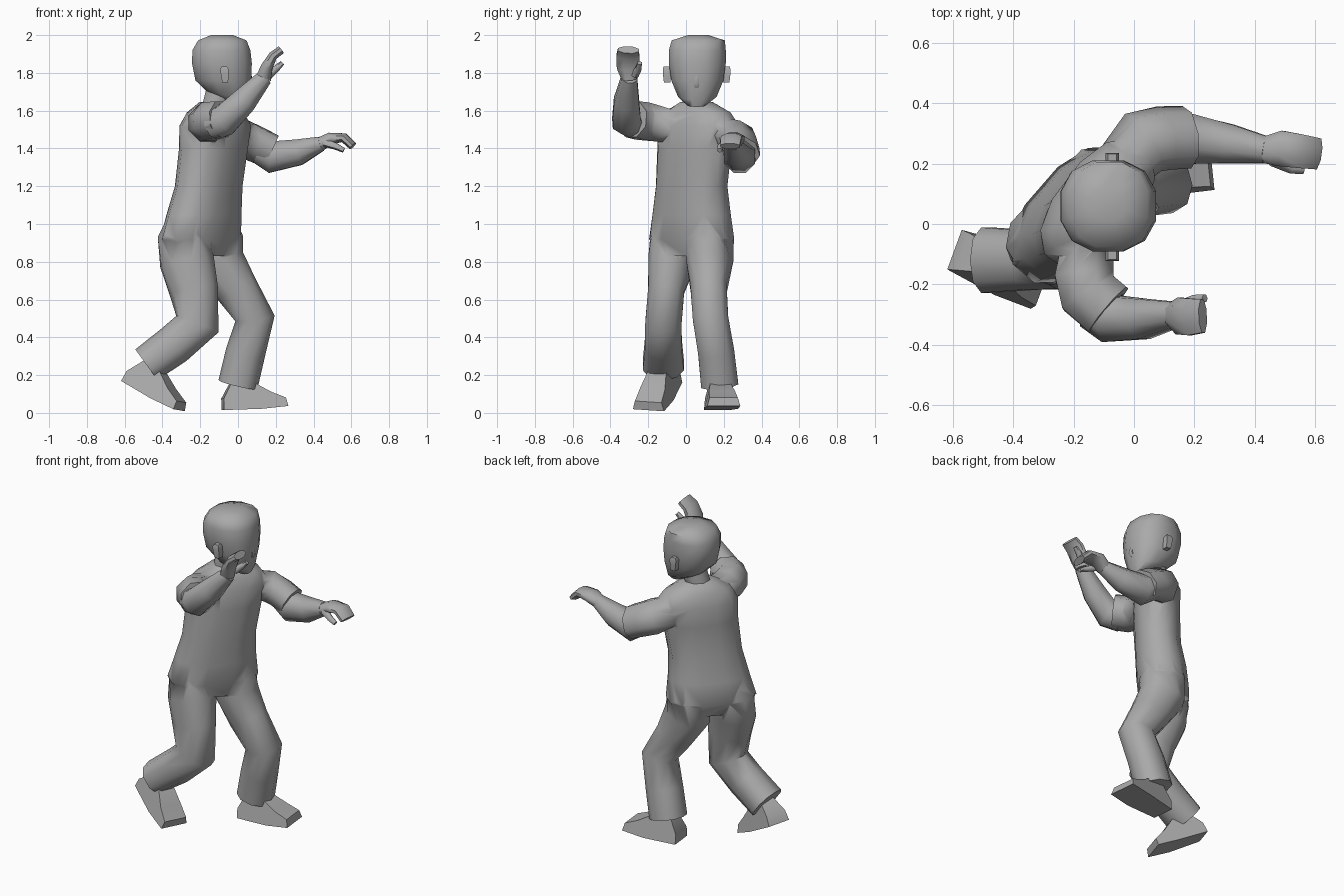
import bpy, bmesh, math
from mathutils import Vector, Matrix

cube = bpy.data.objects.get("Cube")
if cube:
    bpy.data.objects.remove(cube, do_unlink=True)

grey = bpy.data.materials.new("plain_grey")
grey.use_nodes = True
grey.diffuse_color = (0.4, 0.4, 0.4, 1)
grey.node_tree.nodes["Principled BSDF"].inputs["Base Color"].default_value = (0.4, 0.4, 0.4, 1)


def finish(bm, name, angle=60):
    bmesh.ops.recalc_face_normals(bm, faces=bm.faces)
    mesh = bpy.data.meshes.new(name)
    bm.to_mesh(mesh)
    bm.free()
    mesh.shade_smooth()
    mesh.set_sharp_from_angle(angle=math.radians(angle))
    mesh.materials.append(grey)
    obj = bpy.data.objects.new(name, mesh)
    bpy.context.collection.objects.link(obj)
    return obj


def loft(name, rings, hint, sides=8, normal=None, square=1.0):
    """Rings are (x, y, z, side radius, hint radius); hint and normal may vary per ring."""
    bm = bmesh.new()
    centres = [Vector(r[:3]) for r in rings]
    last = len(rings) - 1
    loops = []
    for i, (c, r) in enumerate(zip(centres, rings)):
        if normal:
            n = Vector(normal(i)).normalized()
        else:
            before = (c - centres[i - 1]).normalized() if i else Vector()
            after = (centres[i + 1] - c).normalized() if i < last else Vector()
            n = (before + after).normalized()
        h = Vector(hint(i) if callable(hint) else hint)
        v = (h - n * h.dot(n)).normalized()
        u = v.cross(n)
        loop = []
        for k in range(sides):
            a = 2 * math.pi * (k + 0.5) / sides
            ca, sa = math.cos(a), math.sin(a)
            ca = math.copysign(abs(ca) ** square, ca)
            sa = math.copysign(abs(sa) ** square, sa)
            loop.append(bm.verts.new(c + u * r[3] * ca + v * r[4] * sa))
        loops.append(loop)
    for a, b in zip(loops, loops[1:]):
        for k in range(sides):
            j = (k + 1) % sides
            bm.faces.new((a[k], a[j], b[j], b[k]))
    bm.faces.new(loops[0])
    bm.faces.new(loops[-1])
    return finish(bm, name)


def foot(name, origin, yaw, pitch, roll):
    """Shoe made from a side profile: along, up, half width."""
    profile = [(0, 0, .07), (0, .06, .065), (.05, .15, .045), (.15, .15, .05),
               (.25, .09, .07), (.33, .055, .075), (.34, .01, .088), (.2, 0, .09)]
    place = (Matrix.Translation(origin) @ Matrix.Rotation(math.radians(yaw), 4, 'Z')
             @ Matrix.Rotation(math.radians(pitch), 4, 'Y')
             @ Matrix.Rotation(math.radians(roll), 4, 'X'))
    bm = bmesh.new()
    sides = [[bm.verts.new(place @ Vector((s, e * w, z))) for s, z, w in profile]
             for e in (-1, 1)]
    for i in range(len(profile)):
        j = (i + 1) % len(profile)
        bm.faces.new((sides[0][i], sides[0][j], sides[1][j], sides[1][i]))
    for side in sides:
        bm.faces.new(side)
    return finish(bm, name, 50)


def merge(body, others):
    """Union the parts into one skin without hidden inner faces."""
    bpy.context.view_layer.objects.active = body
    for other in others:
        mod = body.modifiers.new("union", 'BOOLEAN')
        mod.operation = 'UNION'
        mod.solver = 'EXACT'
        mod.object = other
        bpy.ops.object.modifier_apply(modifier=mod.name)
        bpy.data.objects.remove(other, do_unlink=True)
    body.data.shade_smooth()
    body.data.set_sharp_from_angle(angle=math.radians(60))


FORWARD, UP = (1, 0, 0), (0, 0, 1)


def facing(degrees):
    yaw = math.radians(degrees)
    return (math.cos(yaw), math.sin(yaw), 0)


# Twisted torso and pelvis
torso = loft("shirt_and_trousers",
             [(-.185, .03, .83, .17, .11), (-.198, .03, .92, .265, .15),
              (-.18, .03, 1.05, .238, .148), (-.155, .03, 1.2, .215, .135),
              (-.13, .045, 1.4, .222, .137), (-.12, .065, 1.52, .245, .135),
              (-.12, .06, 1.59, .2, .105), (-.12, .055, 1.645, .09, .075)],
             lambda i: facing(-42 + i), 12, lambda i: UP, .85)

# Neck and head
loft("neck", [(-.13, .05, 1.6, .075, .07), (-.09, .06, 1.72, .08, .08)], FORWARD)
loft("head", [(-.005, .055, 1.63, .05, .05), (-.055, .06, 1.68, .105, .115),
              (-.078, .06, 1.76, .142, .152), (-.085, .06, 1.85, .155, .163),
              (-.088, .06, 1.92, .155, .158), (-.083, .065, 1.972, .145, .132),
              (-.085, .065, 2.0, .055, .06)],
     FORWARD, 12, lambda i: (.2, 0, 1) if i < 2 else UP, .85)
loft("nose", [(.058, .055, 1.81, .008, .008), (.068, .055, 1.745, .016, .014),
              (.056, .055, 1.72, .014, .01)], FORWARD, 6, lambda i: UP)
for name, y in (("right_ear", -.1), ("left_ear", .213)):
    loft(name, [(-.068, y, 1.75, .024, .022), (-.07, y, 1.785, .03, .028),
                (-.072, y, 1.82, .032, .031), (-.072, y, 1.834, .026, .02)],
         FORWARD, 4, lambda i: UP)

# Trouser legs, growing out of the pelvis
right_leg = loft("right_trouser_leg",
                 [(-.25, -.04, 1.05, .1, .1), (-.285, -.06, .92, .125, .14),
                  (-.27, -.075, .8, .122, .148), (-.235, -.105, .65, .1, .13),
                  (-.215, -.12, .47, .1, .12), (-.34, -.12, .36, .102, .108),
                  (-.485, -.12, .255, .113, .1)],
                 lambda i: facing(min(0, -40 + 13 * i)), 10, square=.85)
left_leg = loft("left_trouser_leg",
                [(-.13, .1, 1.05, .1, .1), (-.11, .125, .92, .125, .135),
                 (-.1, .125, .81, .122, .137), (-.01, .12, .66, .1, .115),
                 (.09, .13, .5, .098, .105), (.04, .16, .32, .1, .105),
                 (0, .178, .15, .103, .106)],
                lambda i: facing(min(0, -40 + 13 * i)), 10, square=.85)

# Shoes: left planted, right pushing off its toes
foot("left_shoe", (-.08, .165, .015), 6, -2, 0)
foot("right_shoe", (-.595, -.085, .165), -22, 28, -4)

# Short sleeves
left_sleeve = loft("left_sleeve",
                   [(-.08, .15, 1.49, .085, .085), (.03, .27, 1.45, .115, .1),
                    (.1, .285, 1.42, .112, .094), (.175, .288, 1.385, .11, .09)],
                   (0, .5, .85))
right_sleeve = loft("right_sleeve",
                    [(-.15, -.04, 1.51, .09, .09), (-.165, -.17, 1.535, .105, .105),
                     (-.15, -.23, 1.545, .108, .108), (-.085, -.285, 1.555, .105, .103)], UP)
merge(torso, [right_leg, left_leg, left_sleeve, right_sleeve])

# Bare forearms
loft("left_forearm", [(.12, .288, 1.39, .085, .08), (.18, .283, 1.355, .09, .092),
                      (.32, .265, 1.38, .07, .075), (.44, .245, 1.425, .048, .042)], UP)
loft("right_forearm", [(-.13, -.27, 1.53, .085, .085), (-.07, -.315, 1.55, .085, .088),
                       (.03, -.315, 1.65, .072, .075), (.14, -.3, 1.775, .045, .046)],
     (-.7, 0, .7))

# Mitten-like hands with thumbs
loft("left_hand", [(.43, .245, 1.42, .046, .04), (.49, .25, 1.453, .064, .034),
                   (.56, .24, 1.457, .06, .026), (.608, .233, 1.412, .056, .022)], UP)
loft("left_thumb", [(.46, .21, 1.43, .022, .022), (.52, .183, 1.41, .018, .018),
                    (.56, .178, 1.39, .014, .013)], UP, 6)
loft("right_hand", [(.135, -.3, 1.77, .044, .044), (.152, -.305, 1.83, .066, .034),
                    (.185, -.308, 1.89, .066, .026), (.228, -.305, 1.922, .06, .024)],
     (-.7, 0, .7))
loft("right_thumb", [(.165, -.27, 1.79, .022, .022), (.205, -.25, 1.825, .018, .018),
                     (.235, -.246, 1.853, .014, .013)], (-.7, 0, .7), 6)
